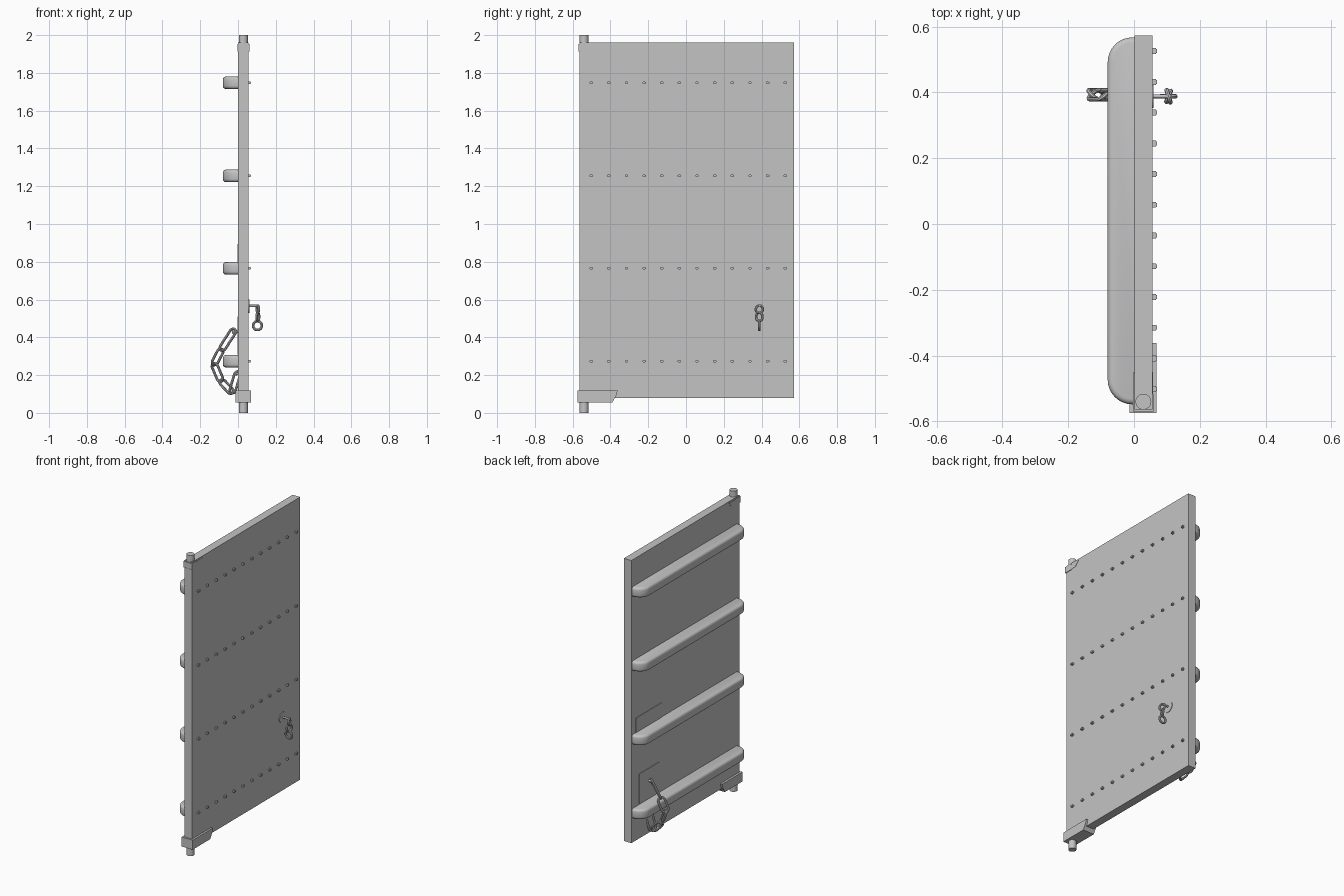
import bpy, bmesh, math
from mathutils import Matrix, Vector

if "Cube" in bpy.data.objects:
    bpy.data.objects.remove(bpy.data.objects["Cube"])

GREY = (0.55, 0.55, 0.55, 1)
grey = bpy.data.materials.new("plain grey")
grey.use_nodes = True
grey.diffuse_color = GREY
grey.node_tree.nodes["Principled BSDF"].inputs["Base Color"].default_value = GREY


def finish(name, bm, smooth=False):
    bmesh.ops.recalc_face_normals(bm, faces=bm.faces)
    mesh = bpy.data.meshes.new(name)
    bm.to_mesh(mesh)
    bm.free()
    mesh.materials.append(grey)
    ob = bpy.data.objects.new(name, mesh)
    bpy.context.collection.objects.link(ob)
    if smooth:
        bpy.ops.object.select_all(action='DESELECT')
        bpy.context.view_layer.objects.active = ob
        ob.select_set(True)
        bpy.ops.object.shade_smooth_by_angle(angle=math.radians(35))
    return ob


def box(name, x, y, z, bevel=0):
    bm = bmesh.new()
    size = Matrix.Diagonal((x[1] - x[0], y[1] - y[0], z[1] - z[0], 1))
    centre = Vector((sum(x) / 2, sum(y) / 2, sum(z) / 2))
    bmesh.ops.create_cube(bm, size=1, matrix=Matrix.Translation(centre) @ size)
    if bevel:
        bmesh.ops.bevel(bm, geom=bm.edges[:], offset=bevel, segments=2, affect='EDGES')
    return finish(name, bm)


def rod(name, a, b, radius, sides=24):
    a, b = Vector(a), Vector(b)
    turn = (b - a).to_track_quat('Z', 'Y').to_matrix().to_4x4()
    bm = bmesh.new()
    bmesh.ops.create_cone(bm, cap_ends=True, segments=sides, radius1=radius, radius2=radius,
                          depth=(b - a).length, matrix=Matrix.Translation((a + b) / 2) @ turn)
    return finish(name, bm, True)


def extrude(bm, points, offset):
    face = bm.faces.new([bm.verts.new(p) for p in points])
    out = bmesh.ops.extrude_face_region(bm, geom=[face])
    bmesh.ops.translate(bm, vec=offset, verts=[v for v in out["geom"] if isinstance(v, bmesh.types.BMVert)])


def bracket(name, profile, x):
    bm = bmesh.new()
    extrude(bm, [(x[0], y, z) for y, z in profile], (x[1] - x[0], 0, 0))
    return finish(name, bm)


def link(name, a, b, width, wire, normal):
    # Ring of round wire, pulled apart into an oval between a and b
    a, b, normal = Vector(a), Vector(b), Vector(normal)
    d = (b - a).normalized()
    n = (normal - normal.dot(d) * d).normalized()
    frame = Matrix((d, n.cross(d), n)).transposed()
    major = width / 2 - wire
    stretch = max(0, (b - a).length - width) / 2
    bm = bmesh.new()
    rings = []
    for i in range(24):
        t = math.tau * (i + 0.5) / 24
        ring = []
        for j in range(8):
            s = math.tau * j / 8
            r = major + wire * math.cos(s)
            p = Vector((r * math.cos(t), r * math.sin(t), wire * math.sin(s)))
            p.x += math.copysign(stretch, p.x)
            ring.append(bm.verts.new(frame @ p + (a + b) / 2))
        rings.append(ring)
    for i in range(24):
        for j in range(8):
            p, q, k = rings[i - 1], rings[i], j - 1
            bm.faces.new((p[k], p[j], q[j], q[k]))
    return finish(name, bm, True)


def crossbar(name, z):
    # Long bar with rounded ends and softened outer edges
    low, high, deep, r, half = -0.548, 0.567, -0.08, 0.075, 0.033
    arc = [math.pi / 2 * i / 8 for i in range(9)]
    pts = [(deep + r - r * math.sin(t), high - r + r * math.cos(t), z - half) for t in arc]
    pts += [(deep + r - r * math.cos(t), low + r - r * math.sin(t), z - half) for t in arc]
    pts = [(0.01, high, z - half)] + pts + [(0.01, low, z - half)]
    bm = bmesh.new()
    extrude(bm, pts, (0, 0, 2 * half))
    rim = [e for e in bm.edges if abs(e.verts[0].co.z - e.verts[1].co.z) < 1e-5
           and min(v.co.x for v in e.verts) < 0.009]
    bmesh.ops.bevel(bm, geom=rim, offset=0.016, segments=3, affect='EDGES', profile=0.5)
    return finish(name, bm, True)


# Door panel
box("door_panel", (0.001, 0.056), (-0.563, 0.573), (0.08, 1.96))

# Crossbars on one side, rows of nail heads on the other
for row, z in enumerate((0.273, 0.765, 1.255, 1.748)):
    crossbar(f"crossbar_{row + 1}", z)
    for k in range(12):
        y = -0.502 + k * 0.0934
        box(f"nail_{row + 1}_{k + 1}", (0.05, 0.07), (y - 0.009, y + 0.009),
            (z - 0.007, z + 0.007), 0.003)

# Pivot pins and hinge brackets
PIN_X, PIN_Y = 0.0285, -0.54
rod("top_pivot", (PIN_X, PIN_Y, 1.9), (PIN_X, PIN_Y, 2), 0.024)
rod("bottom_pivot", (PIN_X, PIN_Y, 0), (PIN_X, PIN_Y, 0.1), 0.024)
bracket("bottom_bracket", [(-0.575, 0.056), (-0.39, 0.056), (-0.37, 0.09),
                           (-0.362, 0.119), (-0.575, 0.119)], (-0.013, 0.069))
box("top_bracket", (-0.003, 0.06), (-0.57, -0.517), (1.913, 1.954))
bracket("top_bracket_tab", [(-0.53, 1.913), (-0.475, 1.92), (-0.45, 1.95), (-0.53, 1.95)],
        (-0.001, 0.058))

# Thin lock plates behind the door
box("upper_lock_plate", (-0.002, 0.01), (0.26, 0.53), (0.79, 0.895))
box("lower_lock_plate", (-0.002, 0.01), (0.285, 0.49), (0.31, 0.51))

# Pull ring hanging from a staple
Y = 0.388
rod("staple_plate", (0.05, Y, 0.565), (0.06, Y, 0.565), 0.036)
rod("staple", (0.05, Y, 0.567), (0.112, Y, 0.567), 0.006, 12)
link("staple_eye", (0.105, Y, 0.575), (0.105, Y, 0.522), 0.053, 0.007, (1, 0.3, 0))
link("pull_link", (0.105, Y, 0.537), (0.105, Y, 0.48), 0.05, 0.007, (1, -0.4, 0))
link("pull_ring", (0.103, Y, 0.492), (0.103, Y, 0.432), 0.06, 0.007, (0, 1, 0))

# Slack chain looped over the lowest crossbar
Y = 0.393
rod("upper_chain_staple", (0.01, Y, 0.43), (-0.032, Y, 0.428), 0.007, 12)
rod("lower_chain_staple", (0.01, Y, 0.21), (-0.012, Y, 0.205), 0.007, 12)
path = [(-0.02, 0.44), (-0.088, 0.335), (-0.128, 0.258), (-0.09, 0.17), (-0.032, 0.108), (0, 0.215)]
for k, (a, b) in enumerate(zip(path, path[1:])):
    a, b = Vector((a[0], Y, a[1])), Vector((b[0], Y, b[1]))
    lap = (b - a).normalized() * 0.011
    d = (b - a).normalized()
    side = Vector((0, 1, 0)).cross(d)
    tilt = 0.9 if k % 2 else -0.9
    link(f"chain_link_{k + 1}", a - lap, b + lap, 0.056, 0.007, Vector((0, 1, 0)) + side * tilt)
